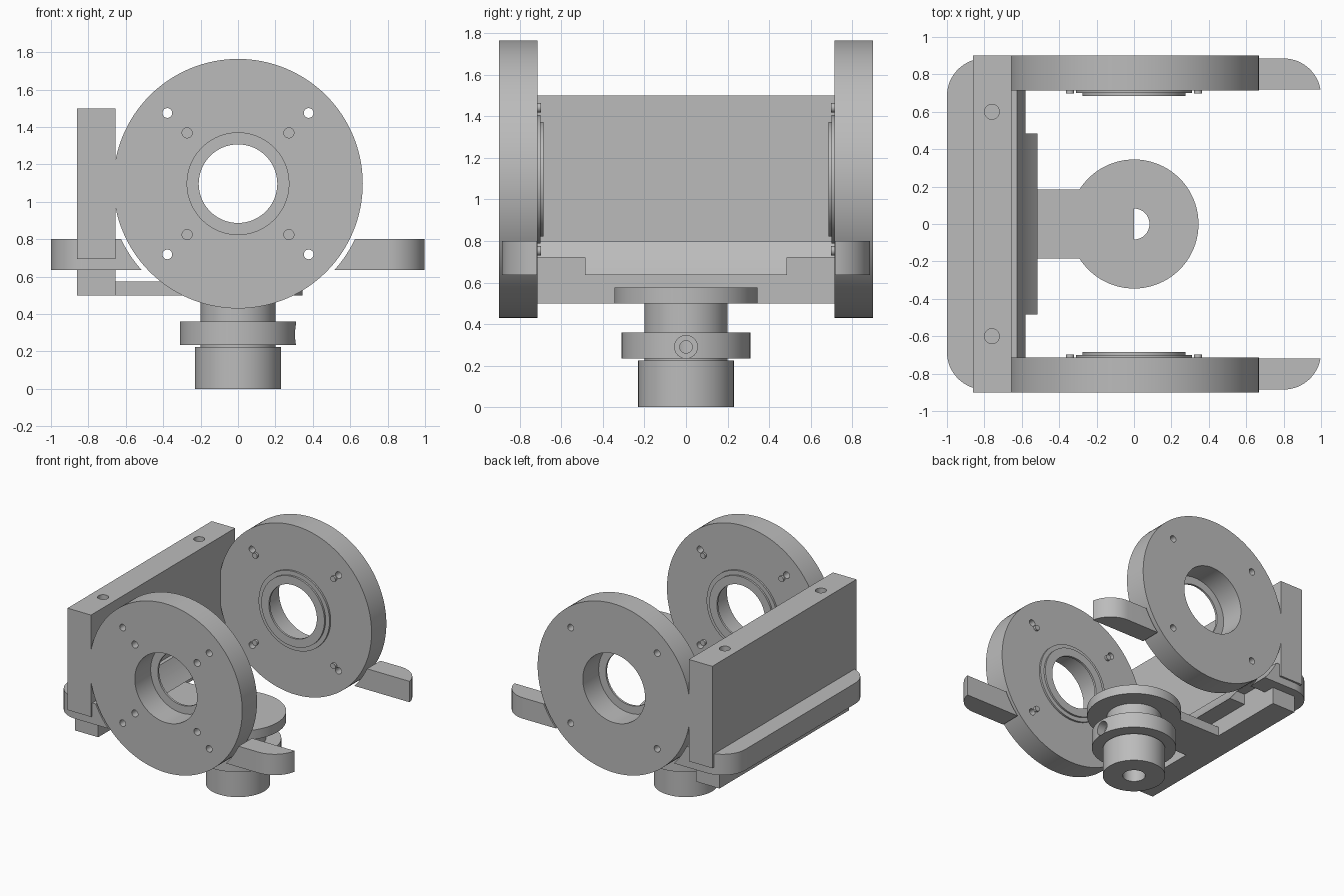
import bpy, bmesh, math
from mathutils import Matrix, Vector

if "Cube" in bpy.data.objects:
    bpy.data.objects.remove(bpy.data.objects["Cube"], do_unlink=True)

grey = bpy.data.materials.new("machined grey")
grey.use_nodes = True
grey.diffuse_color = (0.5, 0.5, 0.5, 1)
grey.node_tree.nodes["Principled BSDF"].inputs["Base Color"].default_value = (0.5, 0.5, 0.5, 1)


def finish(name, bm):
    bmesh.ops.recalc_face_normals(bm, faces=bm.faces)
    me = bpy.data.meshes.new(name)
    bm.to_mesh(me)
    bm.free()
    me.materials.append(grey)
    ob = bpy.data.objects.new(name, me)
    bpy.context.collection.objects.link(ob)
    return ob


def box(name, lo, hi):
    bm = bmesh.new()
    lo, hi = Vector(lo), Vector(hi)
    m = Matrix.Translation((lo + hi) / 2) @ Matrix.Diagonal((*(hi - lo), 1))
    bmesh.ops.create_cube(bm, size=1, matrix=m)
    return finish(name, bm)


def rod(name, r, a, b, n=32):
    bm = bmesh.new()
    a, b = Vector(a), Vector(b)
    d = b - a
    m = Matrix.Translation((a + b) / 2) @ d.to_track_quat('Z', 'Y').to_matrix().to_4x4()
    bmesh.ops.create_cone(bm, cap_ends=True, segments=n, radius1=r, radius2=r,
                          depth=d.length, matrix=m)
    return finish(name, bm)


def lathe(name, profile, m=Matrix(), n=96):
    """Revolve a closed (radius, height) profile about local z."""
    bm = bmesh.new()
    rings = []
    for i in range(n):
        t = 2 * math.pi * i / n
        rings.append([bm.verts.new(m @ Vector((r * math.cos(t), r * math.sin(t), h)))
                      for r, h in profile])
    k = len(profile)
    for i in range(n):
        p, q = rings[i], rings[(i + 1) % n]
        for j in range(k):
            bm.faces.new((p[j], q[j], q[(j + 1) % k], p[(j + 1) % k]))
    return finish(name, bm)


def prism(name, outline, z0, z1):
    bm = bmesh.new()
    f = bm.faces.new([bm.verts.new((x, y, z0)) for x, y in outline])
    ext = bmesh.ops.extrude_face_region(bm, geom=[f])["geom"]
    bmesh.ops.translate(bm, vec=(0, 0, z1 - z0),
                        verts=[v for v in ext if isinstance(v, bmesh.types.BMVert)])
    return finish(name, bm)


def cut(ob, cutters):
    bpy.context.view_layer.objects.active = ob
    for c in cutters:
        c.hide_render = True
        mod = ob.modifiers.new("cut", 'BOOLEAN')
        mod.operation, mod.solver, mod.object = 'DIFFERENCE', 'EXACT', c
        bpy.ops.object.modifier_apply(modifier=mod.name)
        bpy.data.objects.remove(c, do_unlink=True)


def arc(cx, cy, r, a0, a1, n=16):
    return [(cx + r * math.cos(math.radians(a0 + (a1 - a0) * i / n)),
             cy + r * math.sin(math.radians(a0 + (a1 - a0) * i / n))) for i in range(n + 1)]


HUB = 1.097
parts = []
corners = [(i, j) for i in (-1, 1) for j in (-1, 1)]

# Bearing discs with counterbore, stepped boss, bolt holes and locating pins
disc_profile = [(.272, 0), (.667, 0), (.667, .185), (.31, .185), (.31, .2), (.276, .2),
                (.276, .215), (.21, .215), (.21, .198), (.272, .198)]
for side, s in (("front", -1), ("back", 1)):
    m = Matrix.Translation((0, s * .9, HUB)) @ Matrix.Rotation(s * math.pi / 2, 4, 'X')
    disc = lathe(side + "_disc", disc_profile, m, 128)
    cutters = [rod("bolt_hole", .026, (i * .378, s * .6, HUB + j * .378),
                   (i * .378, s * 1, HUB + j * .378)) for i, j in corners]
    if s < 0:
        cutters += [rod("blind_hole", .027, (i * .272, s * .8, HUB + j * .272),
                        (i * .272, s * 1, HUB + j * .272)) for i, j in corners]
    cut(disc, cutters)
    parts.append(disc)
    for n, (i, j) in enumerate(corners):
        x, z = i * .342, HUB + j * .344
        parts.append(rod(f"{side}_pin_{n + 1}", .022, (x, s * .72, z), (x, s * .697, z), 24))

# Upright side plate with two blind holes in its top edge
plate = box("side_plate", (-.86, -.9, .695), (-.655, .9, 1.5))
cut(plate, [rod("top_hole", .04, (-.76, j * .6, 1.2), (-.76, j * .6, 1.6)) for j in (-1, 1)])
parts.append(plate)

# Rounded U frame, hollowed to clear the discs, with notches under its inner edge
w, d, r = .8, .685, .2
outline = (arc(w, d, r, 0, 90) + arc(-w, d, r, 90, 180)
           + arc(-w, -d, r, 180, 270) + arc(w, -d, r, 270, 360))
frame = prism("u_frame", outline, .635, .8)
cut(frame, [box("opening", (-.5, -.718, .5), (2, .718, 1)),
            rod("disc_clearance", .692, (0, -1.2, HUB), (0, 1.2, HUB), 128)]
    + [box("notch", (-.655, min(j * .485, j * .718), .5), (-.4, max(j * .485, j * .718), .72))
       for j in (-1, 1)])
parts.append(frame)

# Base rail under the plate
parts.append(box("base_rail", (-.86, -.81, .5), (-.655, .81, .695)))

# Paddle-shaped bracket reaching to the shaft, with a half-round hole
a = math.degrees(math.asin(.185 / .345))
bracket = prism("bracket", [(-.66, -.185)] + arc(0, 0, .345, a - 180, 180 - a, 80)
                + [(-.66, .185)], .5, .575)
cut(bracket, [prism("half_hole", arc(0, 0, .083, -90, 90, 24), .4, .7)])
parts.append(bracket)

# Stepped hollow shaft with clamp collar and set-screw recess
shaft = lathe("shaft", [(.083, 0), (.23, 0), (.23, .225), (.2, .225), (.2, .235), (.31, .235),
                        (.31, .36), (.2, .36), (.2, .5), (.083, .5)])
cut(shaft, [rod("screw_recess", .055, (.24, 0, .29), (.4, 0, .29)),
            rod("screw_hole", .03, (.04, 0, .29), (.3, 0, .29))])
parts.append(shaft)

# Smooth the round surfaces while keeping the machined edges crisp
bpy.ops.object.select_all(action='DESELECT')
for ob in parts:
    ob.select_set(True)
bpy.context.view_layer.objects.active = parts[0]
bpy.ops.object.shade_smooth_by_angle(angle=math.radians(30))
